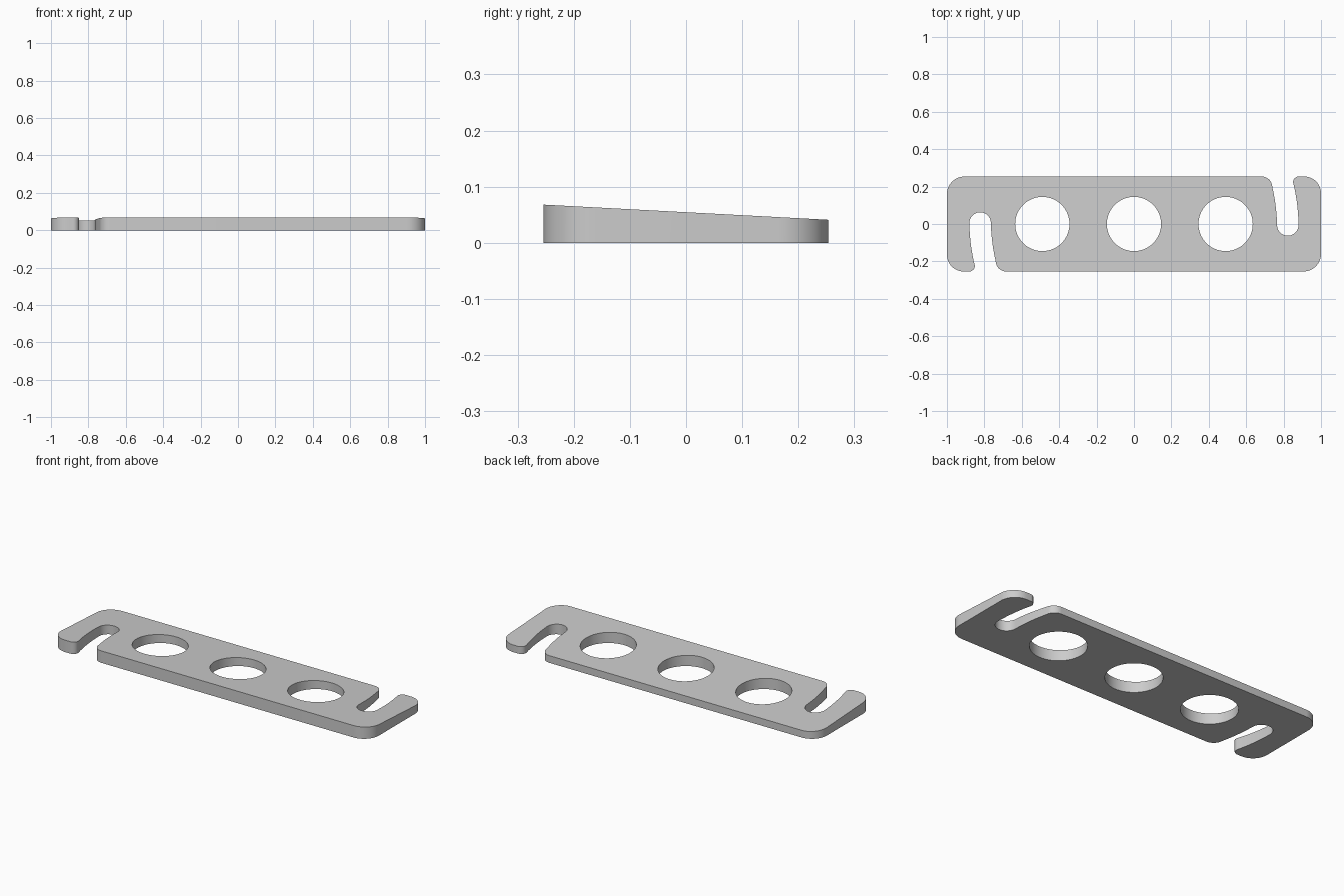
import bpy, bmesh, math
from mathutils import Vector

if "Cube" in bpy.data.objects:
    bpy.data.objects.remove(bpy.data.objects["Cube"], do_unlink=True)

HALF_DEPTH = 0.254
FRONT_Z, BACK_Z = 0.068, 0.041


def arc(cx, cy, r, start, end, n=14):
    angles = [math.radians(start + (end - start) * i / n) for i in range(n + 1)]
    return [Vector((cx + r * math.cos(a), cy + r * math.sin(a), 0)) for a in angles]


def bend(p0, p1, p2, n=12):
    """Interior points of a quadratic curve."""
    a, b, c = (Vector((*p, 0)) for p in (p0, p1, p2))
    return [a * (1 - t) ** 2 + b * 2 * t * (1 - t) + c * t * t
            for t in (i / n for i in range(1, n))]


# Half of the outline: left end, hook tip, curved slot, inner corner
half = arc(-0.905, HALF_DEPTH - 0.095, 0.095, 90, 180)
half += arc(-0.91, 0.09 - HALF_DEPTH, 0.09, 180, 270)
half += arc(-0.881, 0.03 - HALF_DEPTH, 0.03, 270, 372, 10)
half += bend((-0.852, -0.218), (-0.878, -0.11), (-0.88, 0.005))
half += arc(-0.8225, 0.005, 0.0575, 180, 0, 24)
half += bend((-0.765, 0.005), (-0.763, -0.1), (-0.738, -0.205))
half += arc(-0.683, 0.056 - HALF_DEPTH, 0.056, 192, 270)

# The other half is the same, turned half way round
outline = half + [Vector((-p.x, -p.y, 0)) for p in half]
loops = [outline] + [arc(x, 0, 0.145, 0, 360, 64)[:-1] for x in (-0.49, 0, 0.49)]

bm = bmesh.new()
for loop in loops:
    verts = [bm.verts.new(p) for p in loop]
    for a, b in zip(verts, verts[1:] + verts[:1]):
        bm.edges.new((a, b))
bmesh.ops.triangle_fill(bm, edges=bm.edges[:], use_beauty=True, normal=(0, 0, 1))

# Thicken, with the top sloping down towards the back
top = bmesh.ops.extrude_face_region(bm, geom=bm.faces[:], use_keep_orig=True)["geom"]
for v in (g for g in top if isinstance(g, bmesh.types.BMVert)):
    t = (v.co.y + HALF_DEPTH) / (2 * HALF_DEPTH)
    v.co.z = FRONT_Z + (BACK_Z - FRONT_Z) * t
bmesh.ops.recalc_face_normals(bm, faces=bm.faces[:])

mesh = bpy.data.meshes.new("slotted_plate")
bm.to_mesh(mesh)
bm.free()
plate = bpy.data.objects.new("slotted_plate", mesh)
bpy.context.collection.objects.link(plate)

# Plain grey finish
grey = bpy.data.materials.new("plain_grey")
grey.use_nodes = True
color = (0.6, 0.6, 0.6, 1)
grey.diffuse_color = color
grey.node_tree.nodes["Principled BSDF"].inputs["Base Color"].default_value = color
mesh.materials.append(grey)

bpy.ops.object.select_all(action="DESELECT")
plate.select_set(True)
bpy.context.view_layer.objects.active = plate
bpy.ops.object.shade_smooth_by_angle(angle=math.radians(30))
